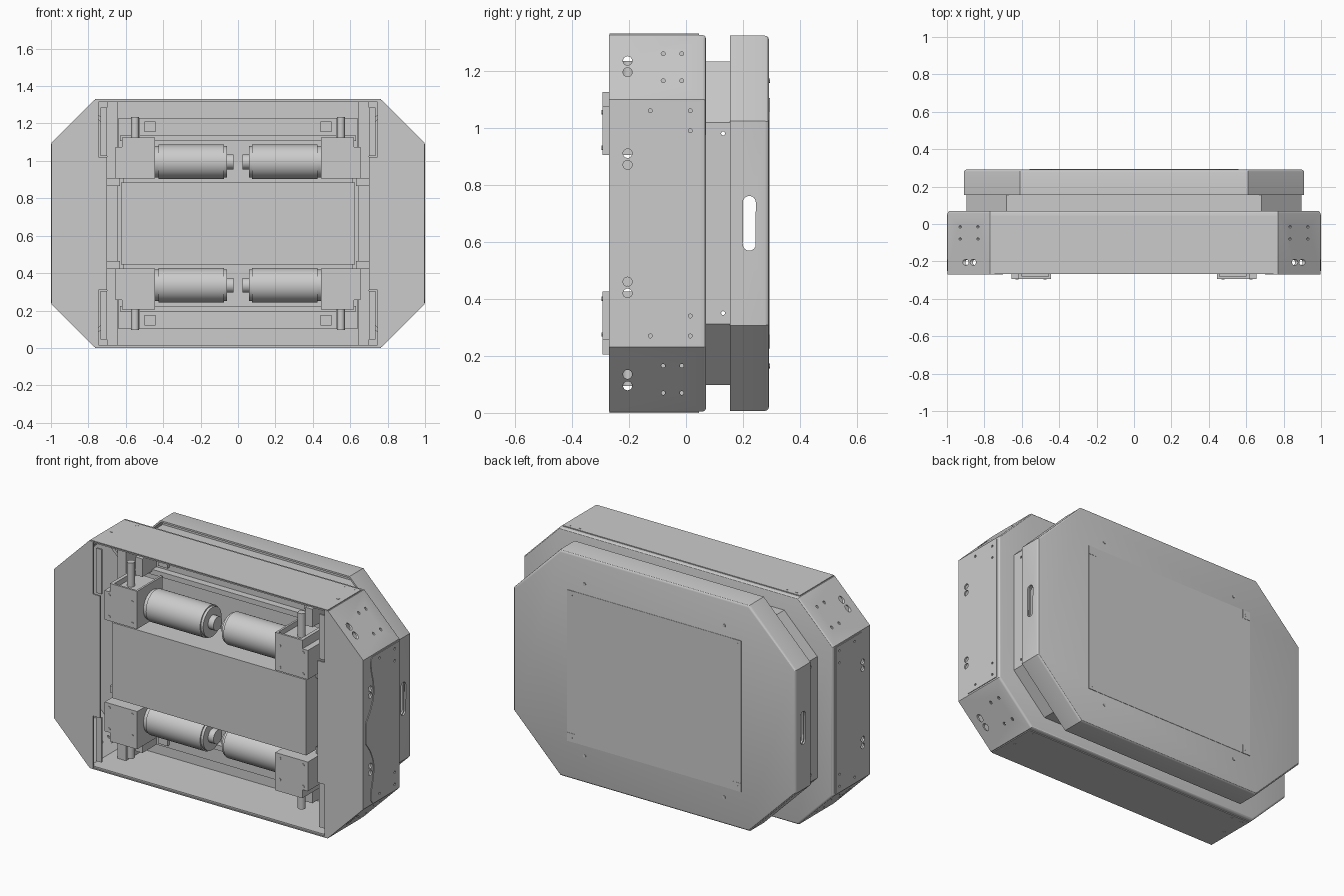
import bpy, bmesh
from math import cos, sin, pi, radians

cube = bpy.data.objects.get("Cube")
if cube:
    bpy.data.objects.remove(cube, do_unlink=True)

grey = bpy.data.materials.new("metal_grey")
grey.use_nodes = True
GREY = (0.6, 0.6, 0.6, 1)
grey.diffuse_color = GREY
for n in grey.node_tree.nodes:
    if n.type == 'BSDF_PRINCIPLED':
        n.inputs["Base Color"].default_value = GREY

MID = 0.665  # mirror height
parts = []


def place(axis, a, b, d):
    return {'x': (d, a, b), 'y': (a, d, b), 'z': (a, b, d)}[axis]


def prisms(name, profiles, d0, d1, axis='y', bevel=0):
    """Extrude flat profiles along an axis, optionally rounding the far rim."""
    bm = bmesh.new()
    for pts in profiles:
        lo = [bm.verts.new(place(axis, a, b, d0)) for a, b in pts]
        hi = [bm.verts.new(place(axis, a, b, d1)) for a, b in pts]
        bm.faces.new(lo)
        rim = bm.faces.new(hi)
        for i in range(len(pts)):
            j = (i + 1) % len(pts)
            bm.faces.new((lo[i], lo[j], hi[j], hi[i]))
        bmesh.ops.recalc_face_normals(bm, faces=bm.faces[:])
        if bevel:
            bmesh.ops.bevel(bm, geom=list(rim.edges), offset=bevel,
                            segments=3, profile=0.5, affect='EDGES')
    me = bpy.data.meshes.new(name)
    bm.to_mesh(me)
    bm.free()
    me.materials.append(grey)
    ob = bpy.data.objects.new(name, me)
    bpy.context.collection.objects.link(ob)
    parts.append(ob)
    return ob


def rect(a0, a1, b0, b1):
    return [(a0, b0), (a1, b0), (a1, b1), (a0, b1)]


def box(name, x0, x1, y0, y1, z0, z1):
    return prisms(name, [rect(x0, x1, z0, z1)], y0, y1)


def circle(a, b, r, n=16):
    return [(a + r * cos(2 * pi * i / n), b + r * sin(2 * pi * i / n)) for i in range(n)]


def octagon(hx, h, c, t=0):
    """Chamfered rectangle about the mirror height, inset by t."""
    hx, h, c = hx - t, h - t, c - t * 0.586
    q = [(hx, h - c), (hx - c, h), (c - hx, h), (-hx, h - c)]
    return [(x, MID + z) for x, z in q] + [(x, MID - z) for x, z in reversed(q)]


def cut(ob, cutter):
    m = ob.modifiers.new("cut", 'BOOLEAN')
    m.operation = 'DIFFERENCE'
    m.solver = 'EXACT'
    m.object = cutter
    bpy.context.view_layer.objects.active = ob
    bpy.ops.object.modifier_apply(modifier=m.name)


def drop(ob):
    parts.remove(ob)
    bpy.data.objects.remove(ob, do_unlink=True)


def hollow(name, dims, d0, d1, c0, c1, bevel):
    ob = prisms(name, [octagon(*dims)], d0, d1, bevel=bevel)
    core = prisms("core", [octagon(*dims, 0.01)], c0, c1)
    cut(ob, core)
    drop(core)
    return ob


# Main body shell, spacer box and rear cover
shell = hollow("main_shell", (0.996, 0.66, 0.226), -0.262, 0.07, -0.4, 0.06, 0.012)
spacer = hollow("spacer_box", (0.895, 0.567, 0.213), 0.065, 0.284, 0.0, 0.4, 0)
cover = hollow("rear_cover", (0.91, 0.658, 0.3), 0.155, 0.291, 0.1, 0.281, 0.014)

# Wavy side cover plates
half = [(0.05, 0.425), (-0.19, 0.425), (-0.205, 0.405), (-0.2, 0.35), (-0.182, 0.28),
        (-0.175, 0.22), (-0.185, 0.17), (-0.21, 0.115), (-0.25, 0.06)]
wave = [(y, MID + z) for y, z in half] + [(y, MID - z) for y, z in reversed(half)]
side_plates = [prisms("side_plate", [wave], s * 0.994, s * 1.0, 'x') for s in (-1, 1)]

# Side holes and handle slots
holes = []
for s in (-1, 1):
    for z in (0.205, 0.245, 0.53, 0.57):
        holes.append(circle(-0.205, MID + s * z, 0.016))
    for y, z in [(-0.125, 0.395), (0.015, 0.395), (0.015, 0.325), (0.13, 0.315),
                 (-0.08, 0.595), (-0.015, 0.595), (-0.08, 0.5), (-0.015, 0.5)]:
        holes.append(circle(y, MID + s * z, 0.007, 10))
ends = circle(0, 0, 0.023)
slot = [(0.222 + a, MID + b + (0.073 if i < 8 else -0.073)) for i, (a, b) in enumerate(ends)]
cutter = prisms("hole_cutter", holes + [slot], -1.2, 1.2, 'x')
for ob in [shell, spacer, cover] + side_plates:
    cut(ob, cutter)
drop(cutter)

# Front side panels
edge = [(0.745, 0.66), (0.77, 0.66), (0.996, 0.434)]
step = [(0.70, 0.355), (0.745, 0.355)]
for s in (-1, 1):
    outline = ([(x, z) for x, z in edge] + [(x, -z) for x, z in reversed(edge)]
               + [(x, -z) for x, z in reversed(step)] + step)
    prisms("front_panel", [[(s * x, MID + z) for x, z in outline]], -0.27, -0.261)

# Top and bottom skins with screws
for s in (-1, 1):
    z0, z1 = MID + s * 0.659, MID + s * 0.665
    box("outer_skin", -0.765, 0.765, -0.268, 0.045, z0, z1)
    dots = [circle(k * x, y, 0.008, 10) for k in (-1, 1)
            for x, y in [(0.665, 0.02), (0.73, 0.02), (0.73, -0.12)]]
    prisms("skin_screws", dots, z1 - s * 0.002, z1 + s * 0.001, 'z')

# Inner floor plate with motor bay rails
box("floor_plate", -0.64, 0.64, 0.0, 0.02, MID - 0.565, MID + 0.565)
for s in (-1, 1):
    box("cross_rail", -0.63, 0.63, -0.04, 0.0, MID + s * 0.44, MID + s * 0.47)
    box("upright_rail", s * 0.645, s * 0.70, -0.11, 0.06, 0.012, 1.318)
    box("side_strip", s * 0.61, s * 0.645, -0.06, 0.0, MID - 0.24, MID + 0.24)

# Central equipment box
box("centre_box", -0.625, 0.625, -0.265, 0.0, MID - 0.22, MID + 0.22)

# Four drive units
for sx in (-1, 1):
    for sz in (-1, 1):
        def unit(name, x0, x1, y0, y1, z0, z1):
            return box(name, sx * x0, sx * x1, y0, y1, MID + sz * z0, MID + sz * z1)

        def rod(name, y, z, r, x0, x1):
            return prisms(name, [circle(y, MID + sz * z, r, 32)], sx * x0, sx * x1, 'x')

        unit("gearbox", 0.445, 0.62, -0.293, -0.06, 0.24, 0.43)
        unit("gearbox_flange", 0.62, 0.655, -0.293, -0.06, 0.24, 0.41)
        for x0, x1 in ((0.445, 0.457), (0.60, 0.62)):
            unit("gearbox_cheek", x0, x1, -0.293, -0.06, 0.43, 0.46)
        unit("gearbox_face", 0.445, 0.62, -0.293, -0.281, 0.43, 0.46)
        screws = [circle(sx * x, MID + sz * z, 0.008, 10)
                  for x in (0.475, 0.625) for z in (0.265, 0.39)]
        prisms("gearbox_screws", screws, -0.296, -0.29)
        prisms("axle", [circle(sx * 0.55, -0.2, 0.021, 20)],
               MID + sz * 0.40, MID + sz * 0.57, 'z')
        rod("motor", -0.15, 0.33, 0.092, 0.075, 0.425)
        rod("motor_collar", -0.15, 0.33, 0.085, 0.06, 0.445)
        rod("motor_tail", -0.15, 0.33, 0.04, 0.025, 0.07)
        unit("mount_block", 0.63, 0.70, -0.18, -0.05, 0.20, 0.24)
        unit("axle_bracket", 0.525, 0.57, -0.13, 0.0, 0.46, 0.565)
        unit("small_bracket", 0.44, 0.50, -0.02, 0.0, 0.49, 0.545)
        # Corner tab and gusset
        unit("corner_tab", 0.70, 0.735, -0.255, -0.245, 0.36, 0.62)
        strut = [(0.69, 0.50), (0.745, 0.555), (0.745, 0.58), (0.69, 0.525)]
        prisms("corner_gusset", [[(sx * x, MID + sz * z) for x, z in strut]], -0.1, 0.06)

        # Rear corner tabs with screws
        unit("rear_tab", 0.51, 0.56, 0.288, 0.2945, 0.39, 0.44)
        dots = [circle(sx * x, MID + sz * z, 0.009, 10) for x, z in ((0.535, 0.415), (0.45, 0.5))]
        prisms("rear_screws", dots, 0.288, 0.295)

# Rear access panel
box("rear_panel", -0.56, 0.56, 0.288, 0.293, MID - 0.44, MID + 0.44)

# Shading
bpy.ops.object.select_all(action='DESELECT')
for ob in parts:
    ob.select_set(True)
bpy.context.view_layer.objects.active = parts[0]
bpy.ops.object.shade_smooth_by_angle(angle=radians(30))
